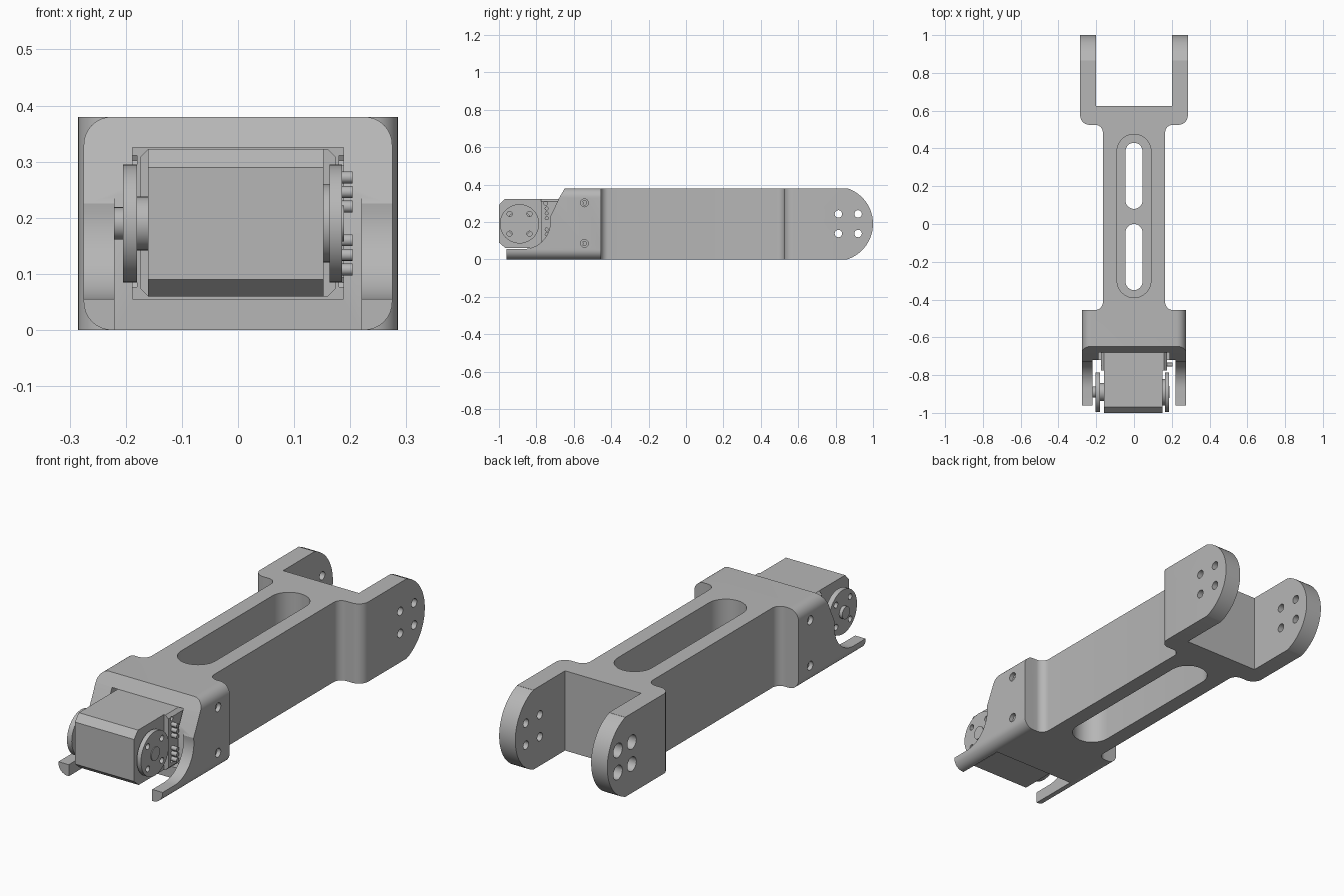
import bpy, bmesh
from math import sin, cos, pi, radians
from mathutils import Vector

if "Cube" in bpy.data.objects:
    bpy.data.objects.remove(bpy.data.objects["Cube"], do_unlink=True)

grey = bpy.data.materials.new("plain grey")
grey.use_nodes = True
grey.diffuse_color = (0.47, 0.47, 0.47, 1)
grey.node_tree.nodes["Principled BSDF"].inputs["Base Color"].default_value = grey.diffuse_color


def arc(cx, cy, r, start, end, steps=10):
    """Points along a circular arc, angles in degrees."""
    angles = [radians(start + (end - start) * i / steps) for i in range(steps + 1)]
    return [(cx + r * cos(a), cy + r * sin(a)) for a in angles]


def prism(name, points, axis, lo, hi):
    """Extrude a closed 2D outline along an axis (X: yz, Y: xz, Z: xy)."""
    place = {"X": lambda u, v: (lo, u, v), "Y": lambda u, v: (u, lo, v),
             "Z": lambda u, v: (u, v, lo)}[axis]
    step = Vector([(hi - lo) * (axis == a) for a in "XYZ"])
    bm = bmesh.new()
    face = bm.faces.new([bm.verts.new(place(*p)) for p in points])
    new = bmesh.ops.extrude_face_region(bm, geom=[face])["geom"]
    bmesh.ops.translate(bm, vec=step, verts=[g for g in new if isinstance(g, bmesh.types.BMVert)])
    bmesh.ops.recalc_face_normals(bm, faces=bm.faces)
    mesh = bpy.data.meshes.new(name)
    bm.to_mesh(mesh)
    bm.free()
    mesh.materials.append(grey)
    obj = bpy.data.objects.new(name, mesh)
    bpy.context.collection.objects.link(obj)
    return obj


def box(name, x, y, z):
    return prism(name, [(x[0], y[0]), (x[1], y[0]), (x[1], y[1]), (x[0], y[1])], "Z", *z)


def disc(name, y, z, r, lo, hi, steps=32):
    """Cylinder along x."""
    return prism(name, arc(y, z, r, 0, 360, steps)[:-1], "X", lo, hi)


def obround(name, r, y0, y1, lo, hi):
    return prism(name, arc(0, y1 - r, r, 0, 180, 16) + arc(0, y0 + r, r, 180, 360, 16), "Z", lo, hi)


def combine(obj, operation, *tools):
    """Apply booleans in turn and discard the tools."""
    bpy.context.view_layer.objects.active = obj
    for tool in tools:
        mod = obj.modifiers.new("boolean", "BOOLEAN")
        mod.operation, mod.object, mod.solver = operation, tool, "EXACT"
        bpy.ops.object.modifier_apply(modifier=mod.name)
        bpy.data.objects.remove(tool, do_unlink=True)


def smooth(obj):
    bpy.ops.object.select_all(action="DESELECT")
    obj.select_set(True)
    bpy.context.view_layer.objects.active = obj
    bpy.ops.object.shade_smooth_by_angle(angle=radians(30))


# Beam and rear fork, drawn as half a plan and mirrored
half = [(0.15, -0.5), (0.205, -0.47)]
half += arc(0.205, -0.415, 0.04, 270, 180)
half += arc(0.205, 0.485, 0.04, 180, 90)
half += arc(0.235, 0.575, 0.05, 270, 360)
half += [(0.285, 1.0), (0.2, 1.0), (0.2, 0.625)]
plan = half + [(-x, y) for x, y in reversed(half)]
bracket = prism("link_bracket", plan, "Z", 0, 0.38)

# Front housing with rounded long edges
r = 0.05
section = []
for cx, cz, a in ((0.225, 0.33, 0), (-0.225, 0.33, 90), (-0.225, 0.05, 180), (0.225, 0.05, 270)):
    section += arc(cx, cz, r, a, a + 90, 8)
combine(bracket, "UNION", prism("housing", section, "Y", -0.96, -0.455))

# Side silhouette: round fork ends, swept housing cheeks, low front prongs
side = [(-0.97, -0.1), (1.1, -0.1)]
side = [(-0.97, -0.1), (0.862, -0.1), (0.862, 0.0)]
side += arc(0.8, 0.19, 0.2, -71, 71, 24)
side += [(0.862, 0.45), (-0.6, 0.45), (-0.645, 0.385), (-0.68, 0.325), (-0.71, 0.26)]
side += arc(-0.87, 0.2, 0.145, 10, -90, 14)
side += [(-0.97, 0.055)]
combine(bracket, "INTERSECT", prism("silhouette", side, "X", -0.4, 0.4))

# Gap between the prongs, motor bay, lightening slots
combine(bracket, "DIFFERENCE",
        box("prong_gap", (-0.22, 0.22), (-1.1, -0.72), (-0.1, 0.5)),
        box("motor_bay", (-0.188, 0.188), (-1.1, -0.55), (0.055, 0.325)),
        obround("upper_pocket", 0.09, -0.39, 0.475, 0.215, 0.5),
        obround("lower_pocket", 0.09, -0.39, 0.475, -0.1, 0.165),
        obround("rear_slot", 0.045, 0.08, 0.43, 0.1, 0.3),
        obround("front_slot", 0.045, -0.35, 0.0, 0.1, 0.3))

# Bolt holes through the fork, counterbored on the right arm
for y in (0.815, 0.92):
    for z in (0.138, 0.243):
        combine(bracket, "DIFFERENCE", disc("bolt_hole", y, z, 0.02, -0.4, 0.4, 20),
                disc("counterbore", y, z, 0.034, -0.4, -0.23, 20))

# Housing screws, sunk in the cheeks
for s in (-1, 1):
    for z in (0.085, 0.302):
        combine(bracket, "DIFFERENCE", disc("screw_hole", -0.543, z, 0.021, s * 0.255, s * 0.3, 20),
                disc("screw_core", -0.543, z, 0.012, s * 0.18, s * 0.3, 6))
smooth(bracket)

# Motor body with chamfered front edges
body = [(-0.56, 0.06), (-0.965, 0.06), (-1.0, 0.09), (-1.0, 0.29), (-0.97, 0.323), (-0.56, 0.323)]
prism("motor_body", body, "X", -0.16, 0.152)

# Motor rear case, slightly wider with bevelled corners
case = [(0.16, 0.06), (0.175, 0.075), (0.175, 0.308), (0.16, 0.323)]
case += [(-x, z) for x, z in reversed(case)]
rear_case = prism("motor_rear_case", case, "Y", -0.775, -0.56)
for z in (0.1, 0.3):
    combine(rear_case, "DIFFERENCE", disc("case_hole", -0.75, z, 0.01, -0.3, 0.3, 12))

# Drive and idler horns with bolt holes
AXIS = (-0.89, 0.19)
for name, lo, hi in (("left_horn", 0.163, 0.185), ("right_horn", -0.205, -0.18)):
    horn = disc(name, *AXIS, 0.105, lo, hi, 48)
    for i in range(4):
        a = pi / 4 + i * pi / 2
        combine(horn, "DIFFERENCE", disc("horn_hole", AXIS[0] + 0.075 * cos(a),
                                         AXIS[1] + 0.075 * sin(a), 0.014, -0.3, 0.3, 16))
    smooth(horn)

# Hubs and shafts on the motor axis
for name, radius, lo, hi in (("left_hub", 0.07, 0.15, 0.164), ("left_shaft", 0.032, 0.18, 0.189),
                             ("right_hub", 0.048, -0.181, -0.158), ("right_shaft", 0.029, -0.221, -0.2)):
    smooth(disc(name, *AXIS, radius, lo, hi))

# Connector pins on the left side
for i, z in enumerate((0.272, 0.246, 0.22, 0.16, 0.134, 0.108)):
    smooth(disc(f"connector_pin_{i + 1}", -0.745, z, 0.0105, 0.15, 0.204, 16))
